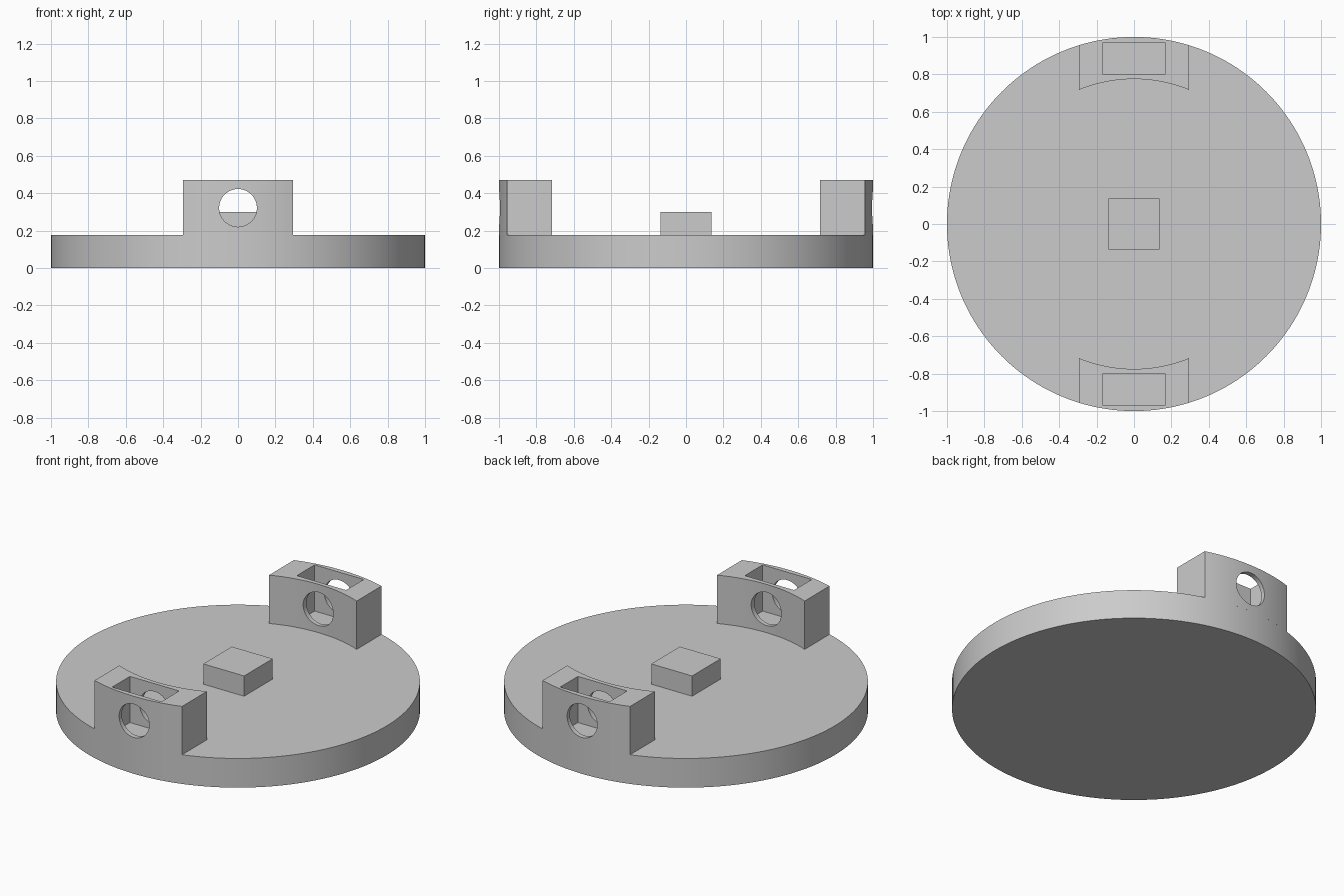
import bpy, bmesh, math
from mathutils import Matrix

cube = bpy.data.objects.get("Cube")
if cube:
    bpy.data.objects.remove(cube, do_unlink=True)

BASE_TOP, LUG_TOP = 0.177, 0.47
LUG_HALF, INNER_R = 0.294, 0.775

grey = bpy.data.materials.new("plain grey")
grey.use_nodes = True
colour = (0.6, 0.6, 0.6, 1)
grey.diffuse_color = colour
grey.node_tree.nodes["Principled BSDF"].inputs["Base Color"].default_value = colour


def add_object(name, bm):
    bmesh.ops.recalc_face_normals(bm, faces=bm.faces)
    mesh = bpy.data.meshes.new(name)
    bm.to_mesh(mesh)
    bm.free()
    obj = bpy.data.objects.new(name, mesh)
    bpy.context.collection.objects.link(obj)
    mesh.materials.append(grey)
    return obj


def box(name, x, y0, y1, z0, z1):
    bm = bmesh.new()
    place = Matrix.Translation((0, (y0 + y1) / 2, (z0 + z1) / 2))
    size = Matrix.Diagonal((2 * x, y1 - y0, z1 - z0, 1))
    bmesh.ops.create_cube(bm, size=1, matrix=place @ size)
    return add_object(name, bm)


def cylinder(name, radius, depth, segments, matrix):
    bm = bmesh.new()
    bmesh.ops.create_cone(bm, cap_ends=True, segments=segments, radius1=radius,
                          radius2=radius, depth=depth, matrix=matrix)
    return add_object(name, bm)


def arc(radius, steps=24):
    a = math.asin(LUG_HALF / radius)
    angles = [-a + 2 * a * i / steps for i in range(steps + 1)]
    return [(radius * math.sin(t), radius * math.cos(t)) for t in angles]


def lug(name, side):
    # Curved block between two concentric arcs
    bm = bmesh.new()
    outline = arc(1.0) + arc(INNER_R)[::-1]
    face = bm.faces.new([bm.verts.new((x, side * y, BASE_TOP)) for x, y in outline])
    top = bmesh.ops.extrude_face_region(bm, geom=[face])["geom"]
    bmesh.ops.translate(bm, vec=(0, 0, LUG_TOP - BASE_TOP),
                        verts=[v for v in top if isinstance(v, bmesh.types.BMVert)])
    if not face.is_valid or len([f for f in bm.faces if len(f.verts) > 4]) < 2:
        bmesh.ops.holes_fill(bm, edges=bm.edges)
    obj = add_object(name, bm)

    # Open pocket and round through-hole
    y0, y1 = sorted((side * 0.80, side * 0.97))
    pocket = box("pocket_cutter", 0.165, y0, y1, 0.19, 0.6)
    turn = Matrix.Translation((0, side * 0.9, 0.321)) @ Matrix.Rotation(math.pi / 2, 4, "X")
    hole = cylinder("hole_cutter", 0.101, 0.6, 48, turn)
    for cutter in (pocket, hole):
        mod = obj.modifiers.new(cutter.name, "BOOLEAN")
        mod.operation, mod.solver, mod.object = "DIFFERENCE", "EXACT", cutter
        cutter.hide_render = True
    graph = bpy.context.evaluated_depsgraph_get()
    mesh = bpy.data.meshes.new_from_object(obj.evaluated_get(graph))
    obj.modifiers.clear()
    obj.data = mesh
    for cutter in (pocket, hole):
        bpy.data.objects.remove(cutter, do_unlink=True)
    return obj


# Round base, centre block and the two facing lugs
base = cylinder("base_disc", 1, BASE_TOP, 160, Matrix.Translation((0, 0, BASE_TOP / 2)))
centre = box("centre_block", 0.137, -0.137, 0.137, BASE_TOP, 0.30)
parts = [base, centre, lug("front_lug", -1), lug("back_lug", 1)]

bpy.ops.object.select_all(action="DESELECT")
for part in parts:
    part.select_set(True)
bpy.context.view_layer.objects.active = base
bpy.ops.object.shade_smooth_by_angle(angle=math.radians(30))
